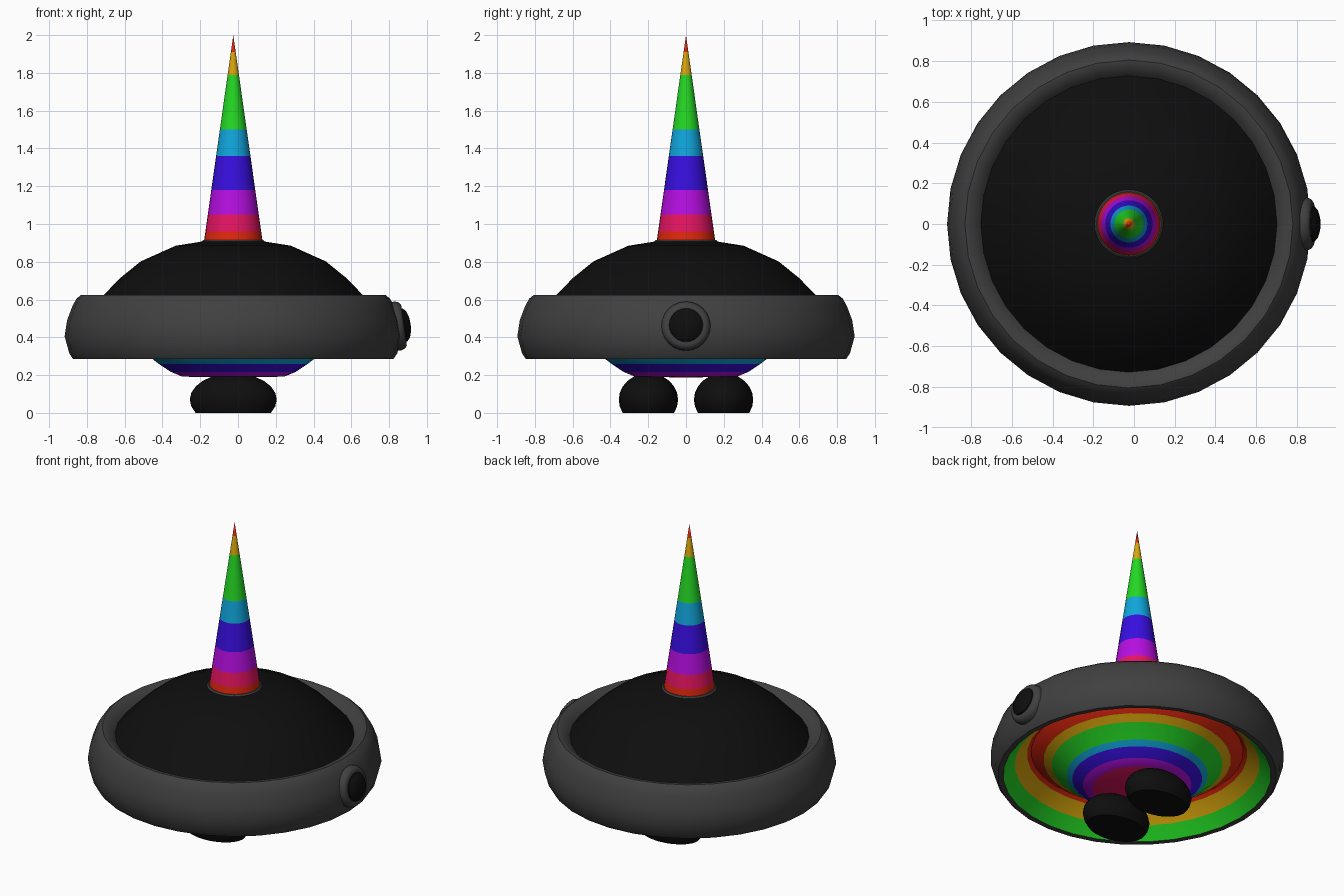
import bpy, bmesh, math
from mathutils import Matrix

if "Cube" in bpy.data.objects:
    bpy.data.objects.remove(bpy.data.objects["Cube"])

CX = -0.025  # axis of the round body


def linear(c):
    c /= 255
    return c / 12.92 if c < 0.04045 else ((c + 0.055) / 1.055) ** 2.4


COLOURS = {
    "black": (14, 14, 14), "dark grey": (64, 64, 64), "red": (222, 38, 14),
    "yellow": (218, 166, 12), "green": (36, 216, 36), "cyan": (16, 166, 220),
    "blue": (56, 14, 224), "purple": (182, 14, 226), "pink": (230, 20, 98),
}
MATS = {}
for name, rgb in COLOURS.items():
    MATS[name] = bpy.data.materials.new(name)
    MATS[name].diffuse_color = (*[linear(c) for c in rgb], 1)


def lathe(name, profile, colours, matrix=None, sides=32, closed=False, sharp=40):
    """Spin (radius, height) points; one colour per profile segment."""
    if isinstance(colours, str):
        colours = [colours] * (len(profile) if closed else len(profile) - 1)
    used = list(dict.fromkeys(colours))
    bm = bmesh.new()
    rings = []
    for r, z in profile:
        if r == 0:
            rings.append([bm.verts.new((0, 0, z))] * sides)
        else:
            rings.append([bm.verts.new((r * math.cos(2 * math.pi * i / sides),
                                        r * math.sin(2 * math.pi * i / sides), z))
                          for i in range(sides)])
    for k, colour in enumerate(colours):
        a, b = rings[k], rings[(k + 1) % len(rings)]
        for i in range(sides):
            j = (i + 1) % sides
            corners = list(dict.fromkeys([a[i], a[j], b[j], b[i]]))
            face = bm.faces.new(corners)
            face.material_index = used.index(colour)
            face.smooth = True
    bmesh.ops.recalc_face_normals(bm, faces=bm.faces[:])
    bm.transform(matrix or Matrix.Translation((CX, 0, 0)))
    mesh = bpy.data.meshes.new(name)
    bm.to_mesh(mesh)
    bm.free()
    for c in used:
        mesh.materials.append(MATS[c])
    mesh.set_sharp_from_angle(angle=math.radians(sharp))
    obj = bpy.data.objects.new(name, mesh)
    bpy.context.collection.objects.link(obj)
    return obj


# Body: striped bowl below, black dome above
lathe("body",
      [(0, .187), (.27, .192), (.33, .217), (.395, .26), (.43, .287), (.52, .36),
       (.57, .392), (.65, .45), (.73, .575), (.685, .625), (.6, .713),
       (.49, .802), (.305, .885), (.16, .908), (0, .915)],
      ["pink", "purple", "blue", "cyan", "green", "yellow", "red"] + ["black"] * 7)

# Rim: grey band with a striped inner underside
lathe("rim",
      [(.64, .45), (.67, .43), (.745, .36), (.815, .287), (.848, .285), (.868, .315),
       (.893, .405), (.88, .49), (.852, .565), (.83, .605), (.805, .625),
       (.775, .622), (.74, .59), (.70, .55)],
      ["red", "yellow", "green"] + ["dark grey"] * 11, closed=True)

# Horn: striped cone, radius follows height
heights = [.90, .96, 1.05, 1.18, 1.36, 1.5, 1.79, 1.91, 2.0]
lathe("horn", [((2 - z) * .142, z) for z in heights],
      ["red", "pink", "purple", "blue", "cyan", "green", "yellow", "red"])
lathe("horn_collar", [(.185, .885), (.17, .905), (.16, .915), (.14, .916)], "dark grey")

# Side button: grey housing with a black dome, tilted slightly upward
button = Matrix.Translation((.845, 0, .46)) @ Matrix.Rotation(math.radians(82), 4, 'Y')
lathe("button_housing",
      [(.115, -.08), (.13, -.02), (.13, .005), (.122, .024), (.108, .034), (.09, .034), (.08, .02)],
      "dark grey", button, 24)
lathe("button", [(.09, .02), (.088, .04), (.07, .056), (.04, .066), (0, .07)],
      "black", button, 24)

# Feet: flattened ovals with flat soles
arc = [math.radians(-30 + 15 * i) for i in range(9)]
foot = [(0, 0)] + [(math.cos(a), .07 + .14 * math.sin(a)) for a in arc[:-1]] + [(0, .21)]
for side, y in (("front", -.199), ("back", .199)):
    lathe(side + "_foot", foot, "black",
          Matrix.Translation((CX, y, 0)) @ Matrix.Diagonal((.23, .157, 1, 1)), 24)

for m in bpy.data.materials:
    if m.users and not m.is_grease_pencil:
        m.use_nodes = True
        m.node_tree.nodes["Principled BSDF"].inputs["Base Color"].default_value = m.diffuse_color
